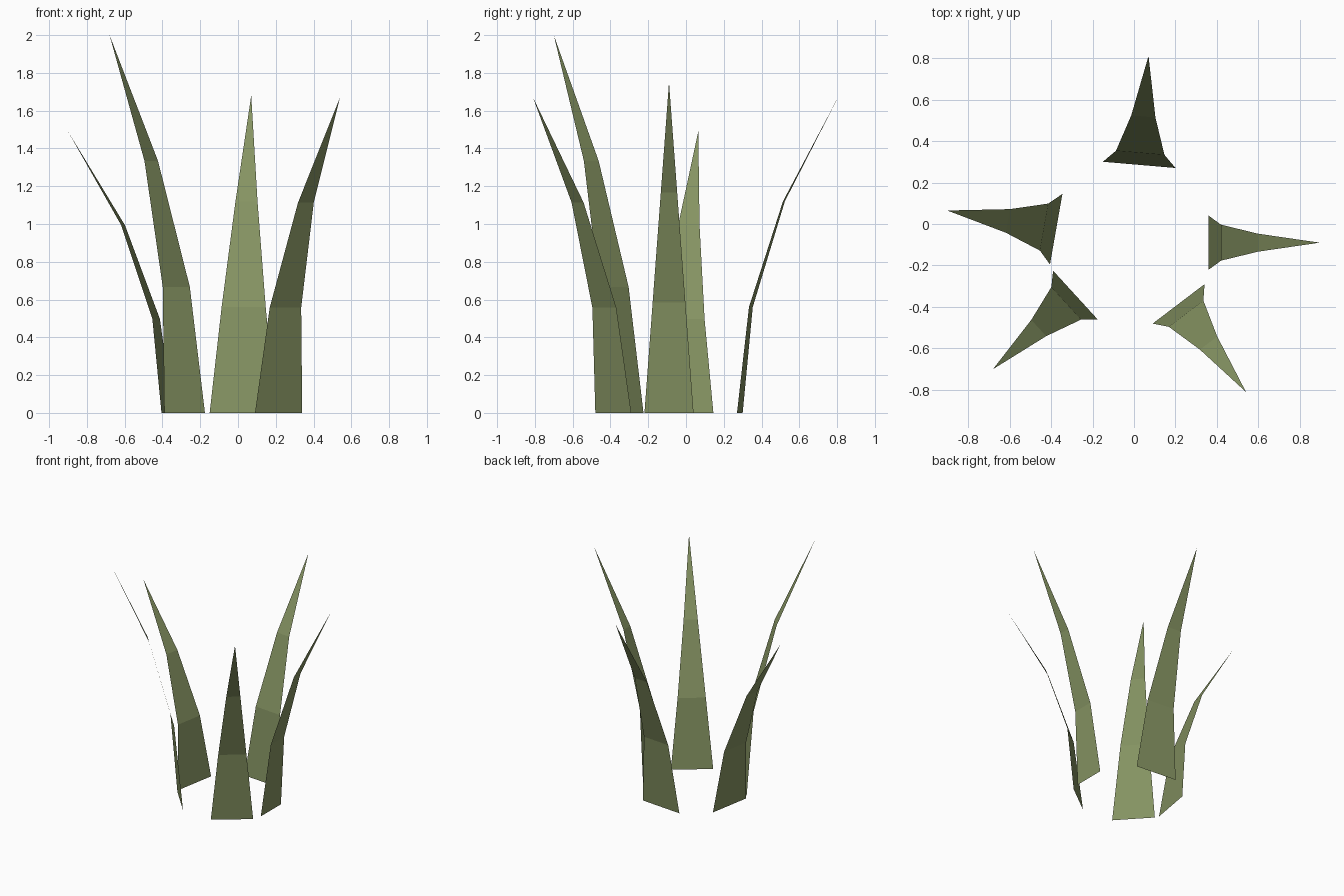
import bpy
import bmesh
from mathutils import Vector

if "Cube" in bpy.data.objects:
    bpy.data.objects.remove(bpy.data.objects["Cube"])

# One flat leaf green
green = bpy.data.materials.new("leaf green")
green.diffuse_color = (0.235, 0.292, 0.122, 1)
green.use_nodes = True
green.node_tree.nodes["Principled BSDF"].inputs["Base Color"].default_value = green.diffuse_color


def blade(name, left, right, tip, segments=3):
    """Single-sided grass blade: width tapers evenly, the lean grows with height squared."""
    left, right, tip = Vector((*left, 0)), Vector((*right, 0)), Vector(tip)
    base = (left + right) / 2
    lean = tip - base
    half = (right - left) / 2
    bm = bmesh.new()
    rows = []
    for i in range(segments):
        t = i / segments
        mid = base + Vector((lean.x * t * t, lean.y * t * t, tip.z * t))
        rows.append([bm.verts.new(mid + s * half * (1 - t)) for s in (-1, 1)])
    for a, b in zip(rows, rows[1:]):
        bm.faces.new((a[0], a[1], b[1], b[0]))
    bm.faces.new((*rows[-1], bm.verts.new(tip)))
    mesh = bpy.data.meshes.new(name)
    bm.to_mesh(mesh)
    bm.free()
    mesh.materials.append(green)
    bpy.context.collection.objects.link(bpy.data.objects.new(name, mesh))


# Ring of five blades: base corners, then tip
blade("back_blade", (-0.15, 0.30), (0.20, 0.27), (0.07, 0.81, 1.68))
blade("right_blade", (0.36, 0.04), (0.36, -0.22), (0.895, -0.09, 1.75))
blade("front_right_blade", (0.34, -0.29), (0.09, -0.48), (0.54, -0.81, 1.67))
blade("front_left_blade", (-0.175, -0.46), (-0.39, -0.225), (-0.68, -0.70, 2.0))
blade("left_blade", (-0.405, -0.195), (-0.345, 0.145), (-0.90, 0.065, 1.49))
